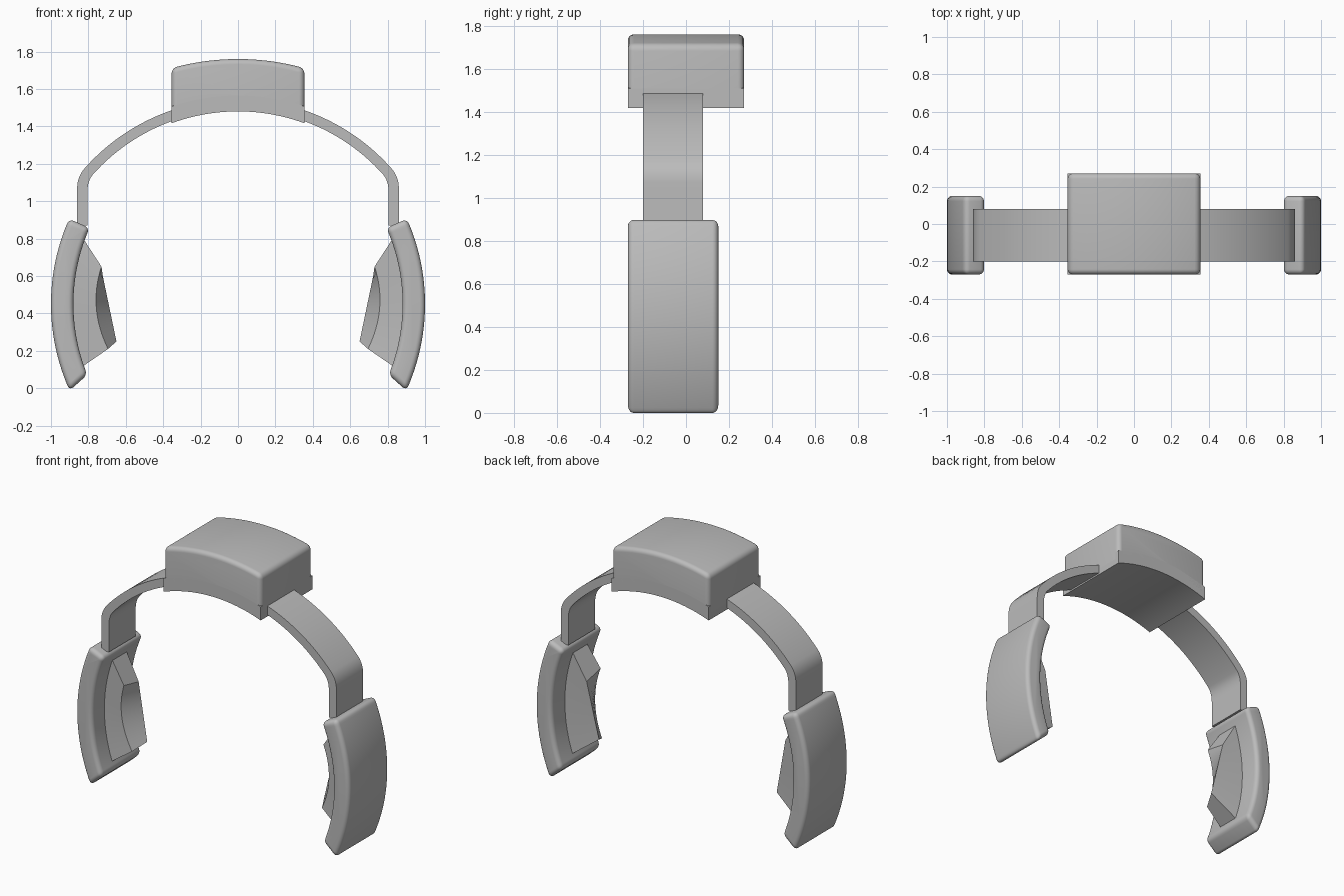
import bpy, bmesh
from math import sin, cos, radians, degrees, asin, sqrt

cube = bpy.data.objects.get("Cube")
if cube:
    bpy.data.objects.remove(cube, do_unlink=True)

grey = bpy.data.materials.new("plain_grey")
grey.use_nodes = True
tone = (0.5, 0.5, 0.5, 1)
grey.diffuse_color = tone
grey.node_tree.nodes["Principled BSDF"].inputs["Base Color"].default_value = tone

MID = 0.45      # height of the arc centres
CUP_X = 0.12    # ear shell arc centre, past the middle


def arc(cx, radius, start, end, steps=24):
    """Points (x, z) on an arc; angles in degrees from +x."""
    angles = [radians(start + (end - start) * i / steps) for i in range(steps + 1)]
    return [(cx + radius * cos(a), MID + radius * sin(a)) for a in angles]


def finish(name, bm, smooth=32):
    bmesh.ops.recalc_face_normals(bm, faces=bm.faces)
    mesh = bpy.data.meshes.new(name)
    bm.to_mesh(mesh)
    bm.free()
    mesh.materials.append(grey)
    obj = bpy.data.objects.new(name, mesh)
    bpy.context.collection.objects.link(obj)
    bpy.ops.object.select_all(action='DESELECT')
    obj.select_set(True)
    bpy.context.view_layer.objects.active = obj
    bpy.ops.object.shade_smooth_by_angle(angle=radians(smooth))
    return obj


def slab(name, profile, y0, y1, bevel=0, keep=lambda e: True):
    """Extrude an (x, z) profile along y and round the chosen sharp edges."""
    bm = bmesh.new()
    face = bm.faces.new([bm.verts.new((x, y0, z)) for x, z in profile])
    out = bmesh.ops.extrude_face_region(bm, geom=[face])
    for v in out["geom"]:
        if isinstance(v, bmesh.types.BMVert):
            v.co.y = y1
    bmesh.ops.recalc_face_normals(bm, faces=bm.faces)
    if bevel:
        edges = [e for e in bm.edges if e.calc_face_angle(0) > radians(40) and keep(e)]
        bmesh.ops.bevel(bm, geom=edges, offset=bevel, segments=5, profile=0.5,
                        affect='EDGES', clamp_overlap=True)
    return finish(name, bm)


def span(radius, half):
    """Arc angles at which a centred arc reaches x = +half and x = -half."""
    a = degrees(asin(half / radius))
    return 90 - a, 90 + a


def curved_block(low, high, half):
    return arc(0, low, *span(low, half)) + arc(0, high, *reversed(span(high, half)))


# Top housing: square-edged base plate and rounded body above it
slab("housing_base", curved_block(1.03, 1.115, 0.355), -0.27, 0.27)
slab("housing_body", curved_block(1.07, 1.31, 0.355), -0.27, 0.27, 0.06,
     lambda e: max(v.co.z for v in e.verts) > 1.6)


# Headband: arch with rounded shoulders and straight legs
def band_edge(radius, x, round_off):
    start = degrees(asin(sqrt(1 - (x / radius) ** 2)))
    corner = (x, MID + radius * sin(radians(start)))
    arch = arc(0, radius, start + round_off, 180 - start - round_off, 48)
    below = (x, corner[1] - 0.06)
    bend = []
    for i in range(9):
        t = i / 8
        bend.append(tuple((1 - t) ** 2 * b + 2 * t * (1 - t) * c + t * t * a
                          for b, c, a in zip(below, corner, arch[0])))
    right = [(x, 0.87)] + bend
    return right + arch[1:-1] + [(-px, pz) for px, pz in reversed(right)]


slab("headband", band_edge(1.095, 0.86, 3) + band_edge(1.04, 0.805, 2.5)[::-1],
     -0.2, 0.08)


# Ear shells and cushions, one pair per side
def ear_shell(name, side):
    outer = arc(CUP_X, 1.12, 156, 204.4)
    inner = arc(CUP_X, 1.0, 202.2, 156)
    profile = [(-side * x, z) for x, z in outer + inner]
    slab(name, profile, -0.27, 0.15, 0.03)


def mix(a, b, t, bulge=0):
    """Point between a and b, pushed outwards in the middle."""
    p = [u + (w - u) * t for u, w in zip(a, b)]
    p[0] += bulge * 4 * t * (1 - t)
    return p


def ear_cushion(name, side, rows=16):
    bm = bmesh.new()
    rings = []
    for i in range(rows + 1):
        t = i / rows
        z = 0.8 - 0.685 * t
        base_x = sqrt(1.01 ** 2 - (z - MID) ** 2) - CUP_X
        ring = [(base_x, -0.14, z),
                mix((0.73, -0.15, 0.65), (0.695, -0.115, 0.21), t, 0.045),
                mix((0.727, 0, 0.62), (0.65, -0.02, 0.25), t),
                (base_x, 0.01, z)]
        rings.append([bm.verts.new((side * x, y, h)) for x, y, h in ring])
    for a, b in zip(rings, rings[1:]):
        for j in range(4):
            k = (j + 1) % 4
            bm.faces.new((a[j], a[k], b[k], b[j]))
    bm.faces.new(rings[0])
    bm.faces.new(rings[-1])
    finish(name, bm, 22)


for label, side in (("left", 1), ("right", -1)):
    ear_shell(label + "_ear_shell", side)
    ear_cushion(label + "_ear_cushion", side)
